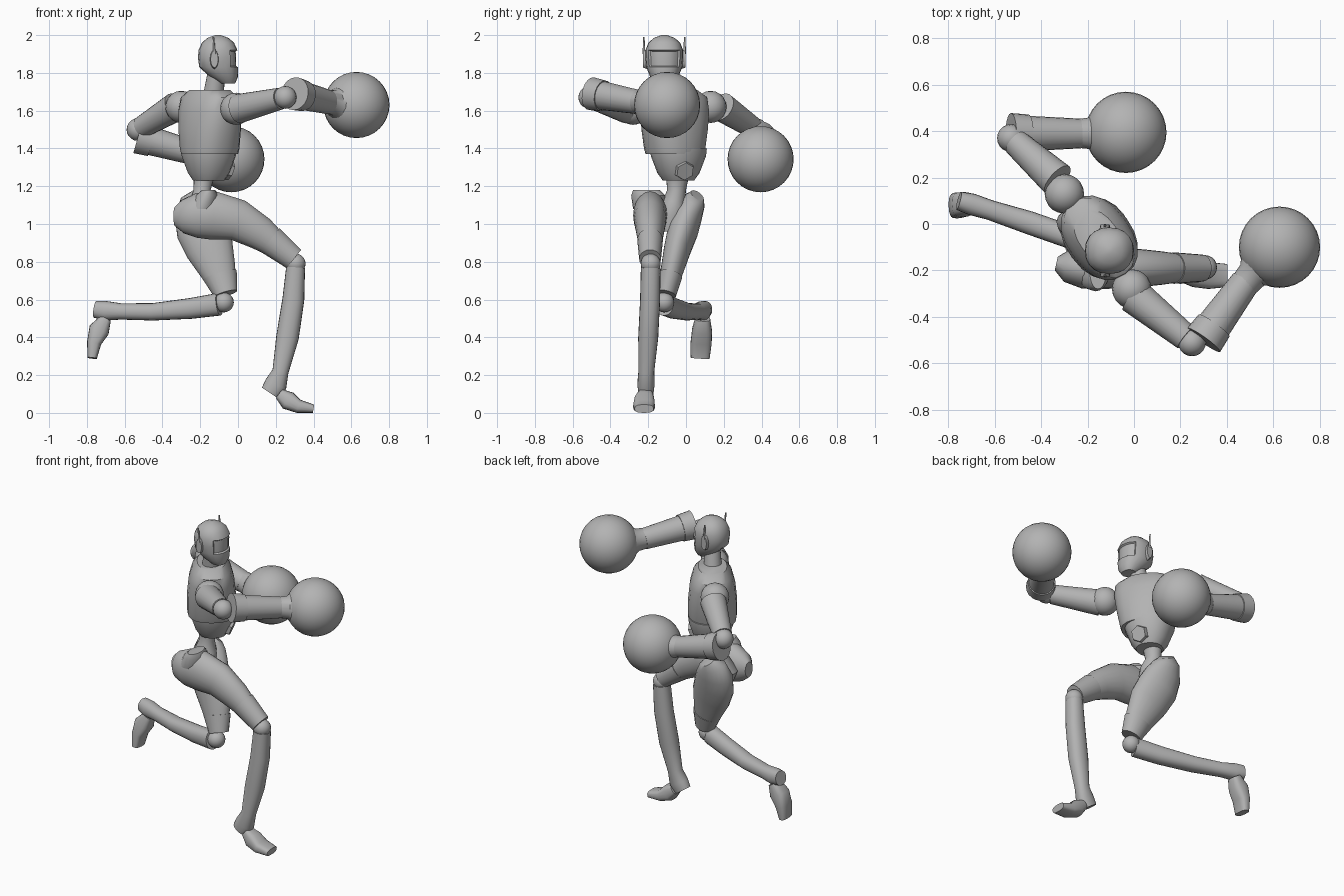
import bpy
import bmesh
import math
from mathutils import Vector, Matrix

default = bpy.data.objects.get("Cube")
if default:
    bpy.data.objects.remove(default)

GREY = (0.45, 0.45, 0.45, 1)
grey = bpy.data.materials.new("plain_grey")
grey.use_nodes = True
grey.diffuse_color = GREY
grey.node_tree.nodes["Principled BSDF"].inputs["Base Color"].default_value = GREY

LEFT = Vector((-.59, .81, 0))     # chest is twisted towards its left
SIDE = Vector((0, 1, 0))
UP = Vector((0, 0, 1))


def finish(bm, name, angle=40):
    """Turn a bmesh into a smooth object with sharp creases."""
    bmesh.ops.recalc_face_normals(bm, faces=bm.faces)
    mesh = bpy.data.meshes.new(name)
    bm.to_mesh(mesh)
    bm.free()
    mesh.materials.append(grey)
    mesh.shade_smooth()
    mesh.set_sharp_from_angle(angle=math.radians(angle))
    obj = bpy.data.objects.new(name, mesh)
    bpy.context.collection.objects.link(obj)
    return obj


def loft(rings, side=SIDE, axis=None, power=1.0, sides=20):
    """Skin oval rings (x, y, z, side radius, other radius) along a path."""
    bm = bmesh.new()
    centres = [Vector(r[:3]) for r in rings]
    loops = []
    for i, ring in enumerate(rings):
        ahead = centres[min(i + 1, len(rings) - 1)]
        behind = centres[max(i - 1, 0)]
        t = axis or (ahead - behind).normalized()
        u = (side - t * side.dot(t)).normalized()
        v = t.cross(u)
        loop = []
        for k in range(sides):
            a = math.tau * k / sides
            c, s = math.cos(a), math.sin(a)
            c = math.copysign(abs(c) ** power, c)
            s = math.copysign(abs(s) ** power, s)
            p = centres[i] + u * c * ring[3] + v * s * ring[4]
            p.z = max(p.z, 0)
            loop.append(bm.verts.new(p))
        loops.append(loop)
    for low, high in zip(loops, loops[1:]):
        for k in range(sides):
            n = (k + 1) % sides
            bm.faces.new((low[k], low[n], high[n], high[k]))
    bm.faces.new(loops[0][::-1])
    bm.faces.new(loops[-1])
    return bm


def limb(name, *rings, **options):
    return finish(loft(rings, **options), name)


def taper(name, start, end, r_start, r_end):
    """Round tapered tube between two points."""
    return limb(name, (*start, r_start, r_start), (*end, r_end, r_end), side=UP)


def ball(name, centre, radius, segments=20):
    bm = bmesh.new()
    bmesh.ops.create_uvsphere(bm, u_segments=segments, v_segments=segments // 2,
                              radius=radius, matrix=Matrix.Translation(centre))
    return finish(bm, name)


def disc(name, centre, normal, radius, depth, sides, stretch=1.0):
    """Flat prism facing along a direction, stretched upwards if wanted."""
    turn = Vector(normal).to_track_quat('Z', 'Y').to_matrix().to_4x4()
    bm = bmesh.new()
    bmesh.ops.create_cone(bm, cap_ends=True, segments=sides, radius1=radius,
                          radius2=radius * .85, depth=depth, matrix=turn)
    for v in bm.verts:
        v.co.z *= stretch
        v.co += Vector(centre)
    return finish(bm, name)


def torso_part(name, x, y, *levels, **options):
    """Stack of level rings (z, half width, half depth)."""
    return limb(name, *[(x, y, z, w, d) for z, w, d in levels],
                side=LEFT, axis=UP, **options)


# Torso
torso_part("chest", -.15, -.06,
           (1.37, .15, .14), (1.40, .16, .145), (1.5, .18, .145),
           (1.6, .195, .135), (1.67, .19, .115), (1.71, .13, .085), power=.85)
torso_part("abdomen", -.155, -.04,
           (1.23, .08, .08), (1.27, .11, .105), (1.36, .145, .135),
           (1.4, .15, .138), power=.9)
disc("belt_plate", (-.055, -.01, 1.285), (.9, .3, -.35), .058, .04, 6)
limb("waist", (-.18, -.045, 1.25, .06, .055), (-.19, -.05, 1.18, .05, .045),
     (-.19, -.065, 1.12, .06, .07), (-.21, -.08, 1.04, .09, .09),
     (-.2, -.08, .96, .05, .07), axis=UP)

# Neck and head
taper("neck", (-.13, -.09, 1.68), (-.115, -.11, 1.8), .055, .046)
head = loft([(-.055, -.115, 1.745, .045, .04), (-.075, -.115, 1.78, .075, .075),
             (-.103, -.115, 1.83, .095, .102), (-.106, -.115, 1.88, .1, .106),
             (-.106, -.115, 1.92, .1, .103), (-.106, -.115, 1.96, .084, .085),
             (-.106, -.115, 1.985, .055, .056), (-.106, -.115, 2, .015, .015)],
            axis=UP, power=.9)
head.normal_update()
visor = [f for f in head.faces if f.normal.x > .5
         and 1.83 < f.calc_center_median().z < 1.92]
bmesh.ops.inset_region(head, faces=visor, thickness=.006, depth=-.01)
finish(head, "head", 35)
for word, s in (("left", 1), ("right", -1)):
    disc(word + "_ear", (-.125, -.115 + s * .1, 1.873), (0, s, 0),
         .024, .024, 12, 2.2)
    taper(word + "_antenna", (-.125, -.115 + s * .108, 1.9),
          (-.13, -.115 + s * .108, 1.99), .007, .004)


def arm(word, shoulder, upper, elbow, cuff, wrist, glove):
    """Shoulder cap, upper arm, elbow, forearm with cuff and round glove."""
    points = [Vector(p) for p in (shoulder, upper, elbow, cuff, wrist, glove)]
    shoulder, upper, elbow, cuff, wrist, glove = points
    ball(word + "_shoulder", shoulder, .085)
    taper(word + "_upper_arm", upper, elbow.lerp(upper, .1), .078, .058)
    ball(word + "_elbow", elbow, .06)
    taper(word + "_forearm", cuff, wrist, .08, .064)
    taper(word + "_forearm_cuff", cuff, cuff.lerp(wrist, .25), .088, .082)
    rim = wrist.lerp(glove, .5)
    mid = wrist.lerp(glove, .2)
    limb(word + "_glove_neck", (*wrist.lerp(cuff, .1), .06, .06),
         (*mid, .068, .068), (*rim, .125, .125), side=UP)
    ball(word + "_glove", glove, .175, 32)


arm("left", (-.3, .13, 1.62), (-.33, .19, 1.62), (-.53, .37, 1.5),
    (-.53, .39, 1.46), (-.23, .39, 1.375), (-.035, .395, 1.343))
arm("right", (-.01, -.28, 1.61), (0, -.31, 1.61), (.25, -.51, 1.67),
    (.3, -.5, 1.69), (.48, -.25, 1.645), (.627, -.1, 1.63))

# Front leg, stepping forward
limb("right_thigh", (-.335, -.17, 1.04, .03, .05), (-.29, -.18, 1.04, .07, .09),
     (-.22, -.19, 1.045, .088, .118), (-.13, -.19, 1.045, .09, .128),
     (0, -.19, 1.02, .085, .11), (.12, -.19, .95, .072, .09),
     (.2, -.19, .89, .06, .07))
limb("right_hip_crest", (-.19, -.2, 1.08, .08, .07), (-.165, -.2, 1.15, .09, .06),
     (-.155, -.21, 1.18, .07, .035), axis=UP)
limb("right_knee_cuff", (.17, -.19, .915, .068, .08),
     (.296, -.19, .815, .058, .062))
ball("right_knee", (.305, -.187, .79), .053)
limb("right_shin", (.305, -.187, .77, .052, .05), (.293, -.19, .6, .053, .058),
     (.262, -.2, .4, .053, .06), (.225, -.21, .22, .042, .043),
     (.2, -.212, .15, .046, .06), (.17, -.212, .105, .04, .052), power=.9)
limb("right_foot", (.22, -.215, .1, .04, .03), (.265, -.22, .065, .053, .05),
     (.32, -.222, .035, .058, .036), (.4, -.222, .022, .05, .022), power=.7)

# Rear leg, bent back
limb("left_thigh", (-.2, .06, 1.15, .04, .05), (-.215, .04, 1.12, .065, .09),
     (-.215, .01, 1.05, .078, .12), (-.195, -.015, .97, .082, .133),
     (-.15, -.045, .87, .072, .128), (-.105, -.075, .75, .06, .095),
     (-.07, -.1, .64, .05, .063))
limb("left_knee_cuff", (-.095, -.08, .73, .062, .092),
     (-.065, -.105, .63, .054, .063))
ball("left_knee", (-.075, -.115, .585), .053)
limb("left_shin", (-.1, -.115, .575, .05, .06), (-.25, -.065, .553, .05, .055),
     (-.45, .005, .535, .05, .046), (-.62, .06, .537, .043, .043),
     (-.7, .085, .54, .047, .052), (-.755, .1, .548, .04, .045), power=.9)
limb("left_foot", (-.7, .088, .5, .04, .03), (-.735, .085, .44, .053, .055),
     (-.762, .08, .37, .056, .038), (-.772, .075, .29, .05, .025), power=.7)
